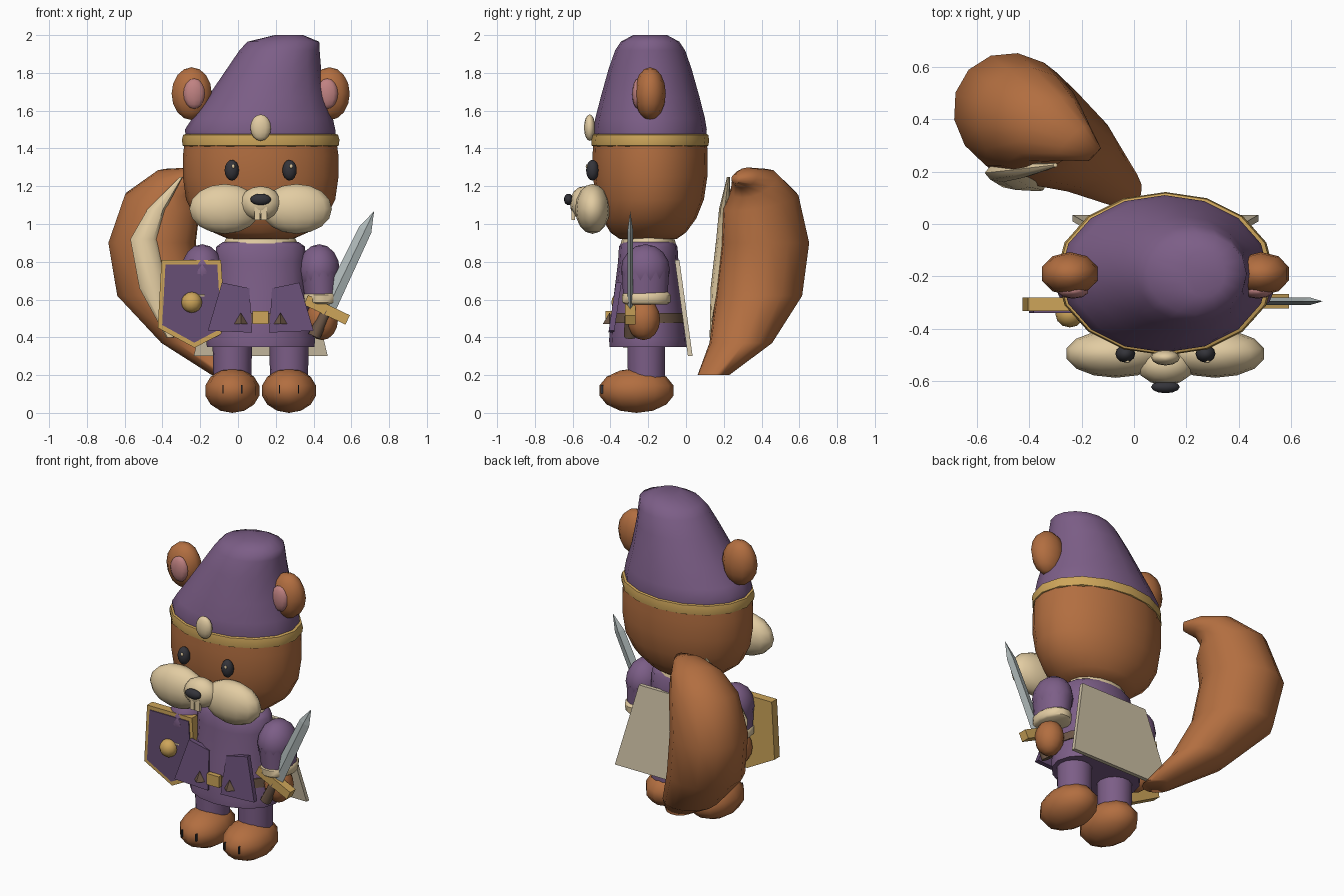
import bpy, bmesh, math
from mathutils import Vector, Matrix

if "Cube" in bpy.data.objects:
    bpy.data.objects.remove(bpy.data.objects["Cube"])

CX = 0.12          # body centre line
CY = -0.2


def material(name, r, g, b):
    m = bpy.data.materials.new(name)
    lin = [((c / 255 + 0.055) / 1.055) ** 2.4 for c in (r, g, b)]
    m.diffuse_color = (*lin, 1)
    m.use_nodes = True
    m.node_tree.nodes["Principled BSDF"].inputs["Base Color"].default_value = m.diffuse_color
    return m


FUR = material("brown fur", 178, 110, 64)
PURPLE = material("purple cloth", 124, 94, 135)
DARK = material("dark purple", 103, 78, 117)
GOLD = material("gold", 205, 165, 90)
CREAM = material("cream", 226, 204, 162)
BLACK = material("black", 52, 52, 58)
PINK = material("pink", 192, 130, 130)
STEEL = material("steel", 176, 186, 186)
LEATHER = material("leather", 108, 86, 70)
CAPE = material("beige cape", 205, 192, 165)


def finish(name, bm, mat, smooth=True, angle=50):
    bmesh.ops.recalc_face_normals(bm, faces=bm.faces)
    me = bpy.data.meshes.new(name)
    bm.to_mesh(me)
    bm.free()
    ob = bpy.data.objects.new(name, me)
    bpy.context.collection.objects.link(ob)
    me.materials.append(mat)
    if smooth:
        bpy.ops.object.select_all(action='DESELECT')
        ob.select_set(True)
        bpy.context.view_layer.objects.active = ob
        bpy.ops.object.shade_smooth_by_angle(angle=math.radians(angle))
    return ob


def ball(name, c, r, mat, seg=12, rings=8):
    bm = bmesh.new()
    bmesh.ops.create_uvsphere(bm, u_segments=seg, v_segments=rings, radius=1)
    bm.transform(Matrix.Translation(c) @ Matrix.Diagonal((*r, 1)))
    return finish(name, bm, mat, angle=80)


def skin(name, rings, mat, angle=50):
    """Join rings of points into a closed tube."""
    bm = bmesh.new()
    vs = [[bm.verts.new(p) for p in ring] for ring in rings]
    n = len(vs[0])
    for a, b in zip(vs, vs[1:]):
        for i in range(n):
            j = (i + 1) % n
            bm.faces.new((a[i], a[j], b[j], b[i]))
    bm.faces.new(vs[0][::-1])
    bm.faces.new(vs[-1])
    return finish(name, bm, mat, angle=angle)


def oval(c, u, v, n):
    c = Vector(c)
    return [c + Vector(u) * math.cos(2 * math.pi * i / n) + Vector(v) * math.sin(2 * math.pi * i / n)
            for i in range(n)]


def loft(name, rows, mat, n=16, angle=50):
    """Stack level ovals given as (z, x, y, rx, ry)."""
    return skin(name, [oval((x, y, z), (rx, 0, 0), (0, ry, 0), n)
                       for z, x, y, rx, ry in rows], mat, angle)


def plate(name, pts, front, back, mat):
    """Slab from an x-z outline; front and back give y at a height."""
    bm = bmesh.new()
    f = [bm.verts.new((x, front(z), z)) for x, z in pts]
    b = [bm.verts.new((x, back(z), z)) for x, z in pts]
    bm.faces.new(f)
    bm.faces.new(b[::-1])
    for i in range(len(pts)):
        j = (i + 1) % len(pts)
        bm.faces.new((f[i], b[i], b[j], f[j]))
    return finish(name, bm, mat, False)


def box(name, c, size, mat, tilt=0):
    bm = bmesh.new()
    bmesh.ops.create_cube(bm, size=1)
    bm.transform(Matrix.Translation(c) @ Matrix.Rotation(tilt, 4, 'Y') @ Matrix.Diagonal((*size, 1)))
    return finish(name, bm, mat, False)


# Head, hat and headband
loft("head", [(0.92, CX, -.20, .17, .15), (0.955, CX, -.20, .25, .20), (1.03, CX, -.195, .345, .25),
              (1.13, CX, -.19, .395, .285), (1.25, CX, -.19, .412, .303), (1.36, CX, -.19, .412, .305),
              (1.45, CX, -.19, .40, .30)], FUR, 20)
loft("headband", [(1.41, CX, -.19, .40, .30), (1.415, CX, -.19, .413, .309), (1.445, CX, -.19, .417, .312),
                  (1.472, CX, -.19, .41, .308), (1.48, CX, -.19, .385, .29)], GOLD, 16)
loft("hat", [(1.45, CX, -.19, .395, .295), (1.50, .117, -.19, .398, .30), (1.56, .13, -.19, .372, .29),
             (1.67, .153, -.19, .315, .262), (1.82, .19, -.19, .25, .22), (1.92, .22, -.19, .212, .185),
             (1.965, .24, -.19, .19, .155), (2.0, .27, -.19, .075, .09)], PURPLE, 16, 70)
ball("hat_gem", (CX, -.51, 1.51), (.055, .03, .07), CREAM)

# Face
ball("muzzle", (CX, -.54, 1.11), (.11, .075, .09), CREAM)
ball("nose", (CX, -.622, 1.13), (.055, .024, .03), BLACK)
for s, side in ((-1, "left"), (1, "right")):
    ball(side + "_ear", (CX + s * .365, -.19, 1.69), (.112, .083, .14), FUR, 10, 8)
    ball(side + "_inner_ear", (CX + s * .352, -.255, 1.69), (.06, .03, .08), PINK, 10, 8)
    ball(side + "_eye", (CX + s * .153, -.495, 1.285), (.038, .034, .055), BLACK)
    ball(side + "_eye_glint", (CX + s * .153 + .008, -.525, 1.305), (.009, .006, .011), CREAM, 8, 6)
    ball(side + "_cheek", (CX + s * .19, -.495, 1.08), (.192, .092, .132), CREAM, 14, 8)
    box(side + "_tooth", (CX + s * .018, -.597, 1.055), (.031, .02, .07), CREAM)

# Tunic, collar and belt
loft("collar", [(.86, CX, CY, .21, .15), (.90, CX, CY, .195, .145), (.95, CX, CY, .17, .13)], CREAM)
loft("tunic", [(.35, CX, CY, .285, .205), (.39, CX, CY, .288, .207), (.50, CX, CY, .262, .196),
               (.64, CX, CY, .245, .18), (.80, CX, CY, .24, .16), (.88, CX, CY, .235, .155),
               (.905, CX, CY, .20, .14)], PURPLE)
loft("belt", [(.475, CX, CY, .275, .204), (.53, CX, CY, .267, .201)], LEATHER)
box("belt_buckle", (CX, -.41, .505), (.085, .03, .07), GOLD)

# Tunic front flaps, with studs
for s, side in ((-1, "left"), (1, "right")):
    plate(side + "_flap", [(CX + s * x, z) for x, z in ((.205, .69), (.06, .66), (.045, .425), (.28, .435))],
          lambda z: -.41 + (z - .43) * .15, lambda z: -.38 + (z - .43) * .15, DARK)
    bm = bmesh.new()
    bmesh.ops.create_cone(bm, cap_ends=True, segments=4, radius1=.036, radius2=0, depth=.06)
    bm.transform(Matrix.Translation((CX + s * .105, -.405, .5)))
    finish(side + "_stud", bm, LEATHER, False)

# Arms, legs and feet
for s, side in ((-1, "left"), (1, "right")):
    ax = CX + s * .31
    ball(side + "_sleeve", (ax, -.215, .755), (.112, .13, .138), PURPLE, 14, 8)
    loft(side + "_lower_sleeve", [(.60, ax + s * .01, -.215, .09, .12), (.75, ax, -.215, .108, .128)], PURPLE, 14)
    loft(side + "_cuff", [(.575, ax + s * .01, -.21, .085, .115), (.585, ax + s * .01, -.21, .098, .13),
                          (.625, ax + s * .01, -.21, .1, .133), (.64, ax + s * .01, -.21, .085, .115)], CREAM, 14)
    ball(side + "_hand", (ax + s * .015, -.225, .495), (.085, .088, .11), FUR)
    lx = CX + s * .15
    loft(side + "_leg", [(.17, lx, -.21, .1, .1), (.38, lx, -.21, .105, .103)], PURPLE, 14)
    ball(side + "_foot", (lx, -.262, .118), (.147, .202, .118), FUR, 12, 7)
    for t in (-.05, .05):
        box(side + "_toe_line", (lx + t, -.443, .125), (.006, .02, .045), BLACK)

# Cape behind the tunic
plate("cape", [(CX - .235, .81), (CX + .235, .81), (CX + .355, .30), (CX - .355, .30)],
      lambda z: .01 - (z - .3) * .137, lambda z: .035 - (z - .3) * .137, CAPE)

# Bushy tail: ovals along a curl, tilting toward the tip
OUT, ACROSS = Vector((-.72, .69, 0)), Vector((.69, .72, 0))
tail_rows = [((-.055, .145, .20), .09, .08, 0), ((-.24, .29, .37), .17, .165, 0),
             ((-.41, .385, .62), .24, .225, 0), ((-.455, .42, .90), .245, .225, 0),
             ((-.40, .395, 1.12), .21, .20, 14), ((-.32, .36, 1.215), .12, .15, 40),
             ((-.23, .31, 1.245), .06, .09, 65), ((-.15, .265, 1.24), .025, .035, 85)]
rings = []
for c, ru, rv, tilt in tail_rows:
    t = math.radians(tilt)
    u = OUT * math.cos(t) + Vector((0, 0, math.sin(t)))
    rings.append(oval(c, u * ru, ACROSS * rv, 14))
skin("tail", rings, FUR, 75)
loft("tail_stripe", [(1.25, -.30, .225, .008, .008), (1.08, -.43, .205, .048, .03), (.92, -.50, .195, .07, .035),
                     (.66, -.45, .165, .072, .035), (.40, -.36, .14, .02, .015)], CREAM, 8, 40)

# Shield: gold body, purple face and boss
outline = [(-.405, .81), (-.09, .81), (-.065, .43), (-.23, .345), (-.425, .45)]
mx, mz = -.243, .59
plate("shield_rim", outline, lambda z: -.333, lambda z: -.28, GOLD)
plate("shield_face", [(mx + (x - mx) * .87, mz + (z - mz) * .89) for x, z in outline],
      lambda z: -.339, lambda z: -.332, DARK)
ball("shield_boss", (-.245, -.345, .585), (.055, .05, .055), GOLD)

# Sword: built upright, then leaned outward
LEAN = math.radians(25.6)
GRIP = Vector((.47, -.295, .545))
place = Matrix.Translation(GRIP) @ Matrix.Rotation(LEAN, 4, 'Y')
bm = bmesh.new()
low, mid = [[bm.verts.new(p) for p in ((-w, 0, z), (0, -.014, z), (w, 0, z), (0, .014, z))]
            for w, z in ((.044, 0), (.036, .47))]
tip = bm.verts.new((0, 0, .58))
for i in range(4):
    j = (i + 1) % 4
    bm.faces.new((low[i], low[j], mid[j], mid[i]))
    bm.faces.new((mid[i], mid[j], tip))
bm.faces.new(low[::-1])
bm.transform(place)
finish("sword_blade", bm, STEEL, False)
box("sword_guard", GRIP, (.245, .055, .055), GOLD, LEAN)
bm = bmesh.new()
bmesh.ops.create_cone(bm, cap_ends=True, segments=8, radius1=.034, radius2=.028, depth=.15)
bm.transform(place @ Matrix.Translation((0, 0, -.08)))
finish("sword_handle", bm, LEATHER)
